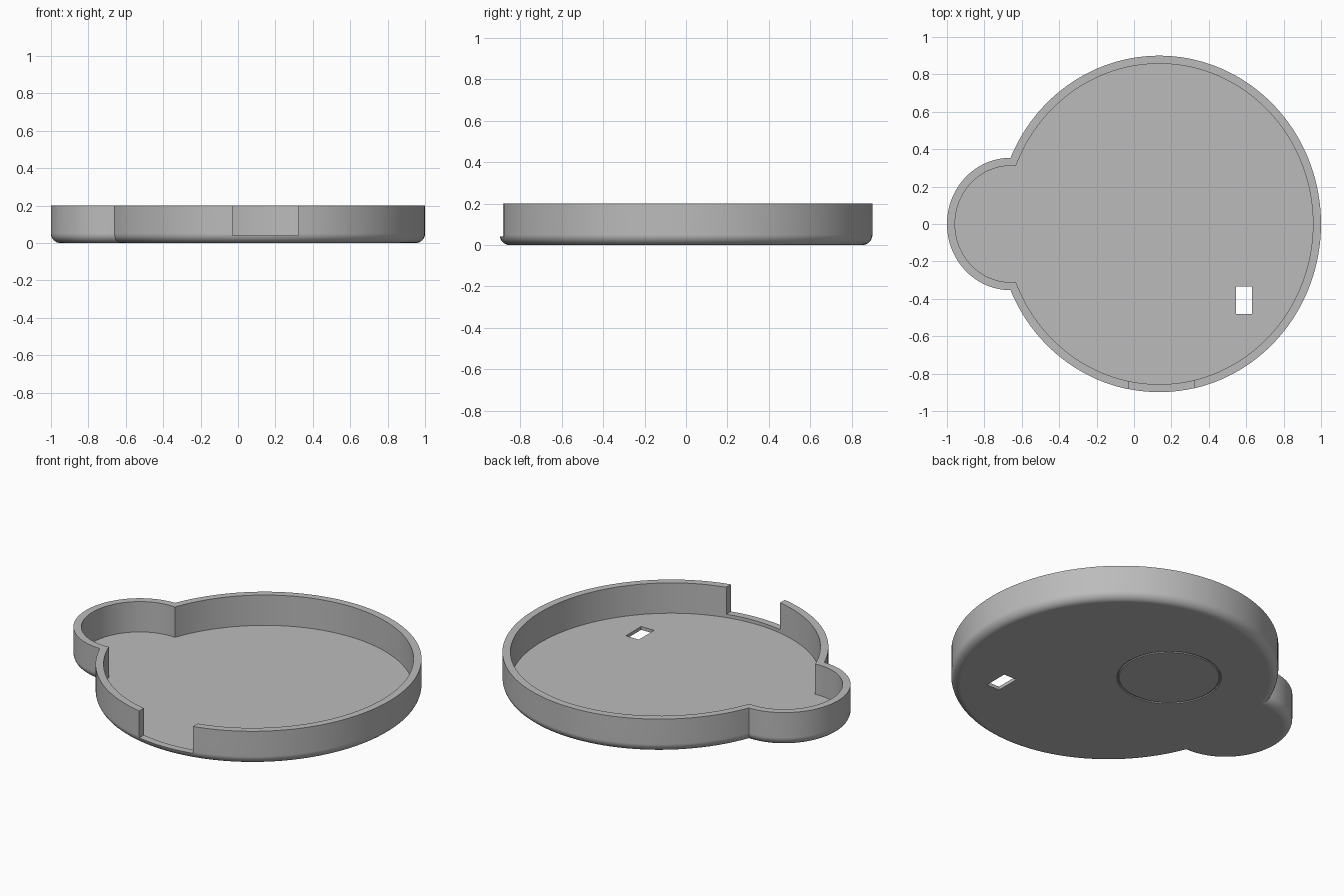
import bpy, bmesh, math

if "Cube" in bpy.data.objects:
    bpy.data.objects.remove(bpy.data.objects["Cube"])

HEIGHT, FLOOR, SILL = 0.2, 0.02, 0.04
WALL, ROUND = 0.043, 0.05
LOBES = {"main": (0.135, 0.865, 0.9, 144), "side": (-0.66, 0.34, 0.354, 96)}

grey = bpy.data.materials.new("plain grey")
grey.use_nodes = True
grey.diffuse_color = (0.5, 0.5, 0.5, 1)
grey.node_tree.nodes["Principled BSDF"].inputs["Base Color"].default_value = (0.5, 0.5, 0.5, 1)


def finish(name, bm):
    bmesh.ops.recalc_face_normals(bm, faces=bm.faces)
    mesh = bpy.data.meshes.new(name)
    bm.to_mesh(mesh)
    bm.free()
    mesh.materials.append(grey)
    obj = bpy.data.objects.new(name, mesh)
    bpy.context.collection.objects.link(obj)
    return obj


def loft(name, lobe, layers):
    """Closed oval solid through (inset, z) layers."""
    cx, rx, ry, n = LOBES[lobe]
    bm = bmesh.new()
    rings = []
    for inset, z in layers:
        angles = [2 * math.pi * i / n for i in range(n)]
        rings.append([bm.verts.new((cx + (rx - inset) * math.cos(a),
                                    (ry - inset) * math.sin(a), z)) for a in angles])
    for low, high in zip(rings, rings[1:]):
        for i in range(n):
            j = (i + 1) % n
            bm.faces.new((low[i], low[j], high[j], high[i]))
    bm.faces.new(rings[0])
    bm.faces.new(rings[-1])
    return finish(name, bm)


def box(name, low, high):
    bm = bmesh.new()
    bmesh.ops.create_cube(bm, size=1)
    for v in bm.verts:
        v.co = [(a + b) / 2 + c * (b - a) for a, b, c in zip(low, high, v.co)]
    return finish(name, bm)


def combine(target, tool, operation):
    mod = target.modifiers.new(tool.name, "BOOLEAN")
    mod.operation, mod.solver, mod.object = operation, "EXACT", tool
    bpy.ops.object.select_all(action="DESELECT")
    bpy.context.view_layer.objects.active = target
    target.select_set(True)
    bpy.ops.object.modifier_apply(modifier=mod.name)
    bpy.data.objects.remove(tool)


# Outer shell with a rounded bottom edge
steps = [math.pi / 2 * k / 8 for k in range(9)]
outer = [(ROUND * (1 - math.sin(a)), ROUND * (1 - math.cos(a))) for a in steps]
outer.append((0, HEIGHT))
tray = loft("tray", "main", outer)
combine(tray, loft("side_lobe", "side", outer), "UNION")

# Hollow inside
inner = [(WALL, FLOOR), (WALL, HEIGHT + 0.1)]
cavity = loft("cavity", "main", inner)
combine(cavity, loft("side_cavity", "side", inner), "UNION")
combine(tray, cavity, "DIFFERENCE")

# Front wall opening and slot through the floor
combine(tray, box("front_opening", (-0.03, -1, SILL), (0.32, -0.78, 0.3)), "DIFFERENCE")
combine(tray, box("floor_slot", (0.545, -0.48, -0.1), (0.63, -0.335, 0.1)), "DIFFERENCE")

# Shallow ring groove underneath
bpy.ops.mesh.primitive_torus_add(location=(-0.07, 0.21, 0), major_radius=0.275,
                                 minor_radius=0.006, major_segments=72, minor_segments=6)
groove = bpy.context.object
groove.name = "ring_groove"
groove.data.materials.append(grey)
combine(tray, groove, "DIFFERENCE")

# Smooth walls, crisp rims
tray.select_set(True)
bpy.context.view_layer.objects.active = tray
bpy.ops.object.shade_smooth_by_angle(angle=math.radians(30))
weighted = tray.modifiers.new("even_shading", "WEIGHTED_NORMAL")
weighted.keep_sharp = True
